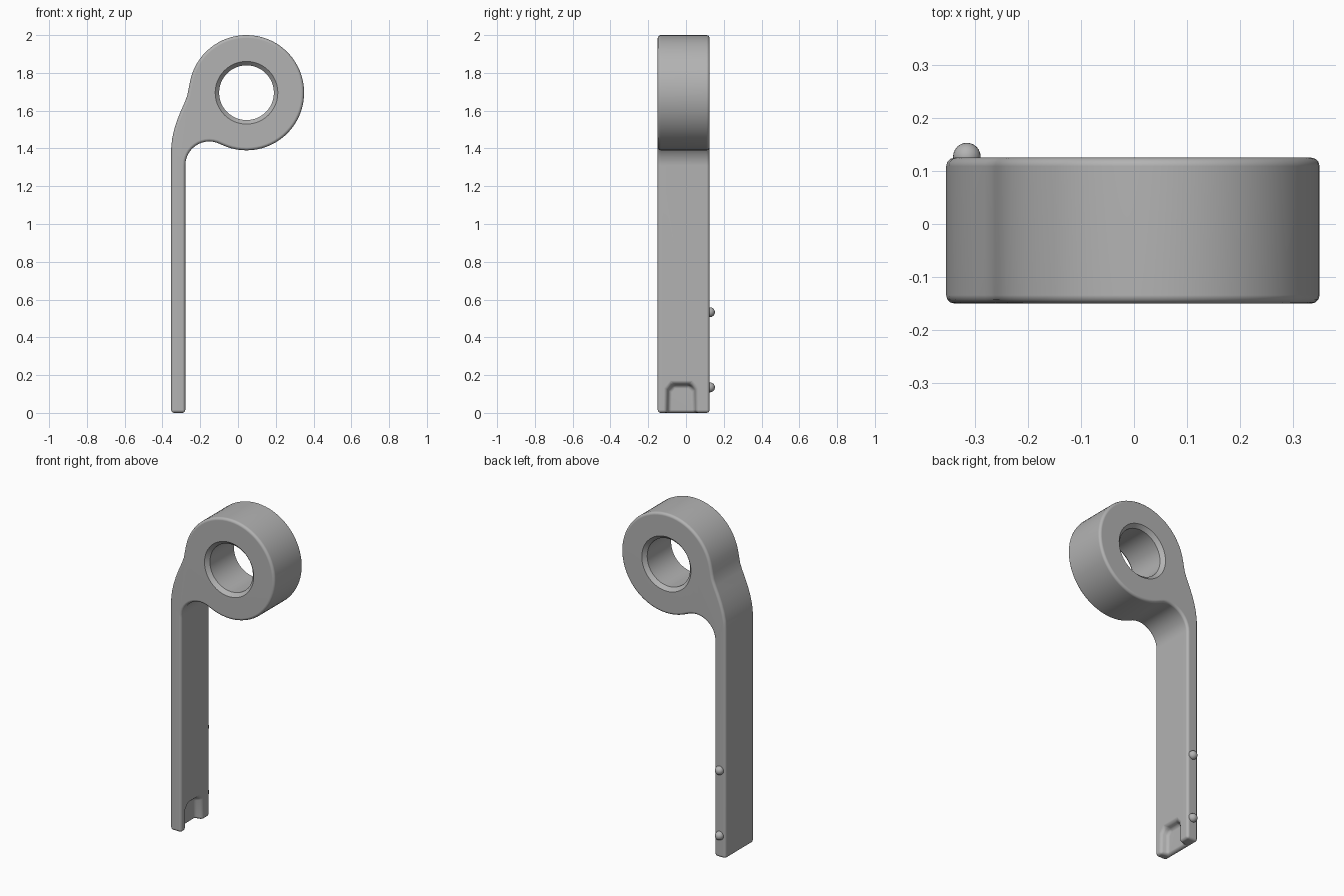
import bpy, bmesh
from math import sin, cos, pi, radians, atan2
from mathutils import Matrix, Vector

cube = bpy.data.objects.get("Cube")
if cube:
    bpy.data.objects.remove(cube, do_unlink=True)

FRONT, BACK = -0.15, 0.125
RING, RADIUS = (0.045, 1.695), 0.305

grey = bpy.data.materials.new("grey plastic")
grey.use_nodes = True
grey.diffuse_color = (0.45, 0.45, 0.45, 1)
grey.node_tree.nodes["Principled BSDF"].inputs["Base Color"].default_value = grey.diffuse_color


def make_object(name, bm):
    bmesh.ops.recalc_face_normals(bm, faces=bm.faces)
    mesh = bpy.data.meshes.new(name)
    bm.to_mesh(mesh)
    bm.free()
    obj = bpy.data.objects.new(name, mesh)
    bpy.context.collection.objects.link(obj)
    mesh.materials.append(grey)
    return obj


def arc(center, radius, start, end, steps):
    angles = [radians(start + (end - start) * i / steps) for i in range(steps + 1)]
    return [(center[0] + radius * cos(a), center[1] + radius * sin(a)) for a in angles]


def loft(name, loops):
    """Closed solid through a list of equal-length loops."""
    bm = bmesh.new()
    rings = [[bm.verts.new(p) for p in loop] for loop in loops]
    for a, b in zip(rings, rings[1:]):
        for i in range(len(a)):
            j = (i + 1) % len(a)
            bm.faces.new((a[i], a[j], b[j], b[i]))
    bm.faces.new(rings[0])
    bm.faces.new(rings[-1])
    return make_object(name, bm)


def cut(obj, cutter):
    mod = obj.modifiers.new("cut " + cutter.name, "BOOLEAN")
    mod.operation, mod.solver, mod.object = "DIFFERENCE", "EXACT", cutter
    cutter.hide_render = True
    cutter.hide_set(True)


# Side outline: bar, inner fillet, ring, outer shoulder
outline = [(-0.354, 0), (-0.279, 0)]
outline += arc((-0.152, 1.31), 0.127, 180, 72, 12)
outline += arc(RING, RADIUS, -115, 170, 56)
outline += [(-0.262, 1.715), (-0.268, 1.682), (-0.282, 1.645), (-0.302, 1.6),
            (-0.322, 1.55), (-0.338, 1.5), (-0.349, 1.45), (-0.354, 1.4)]
body = loft("key_arm", [[(x, y, z) for x, z in outline] for y in (FRONT, BACK)])

# Tapered notch in the inner face at the foot
def notch_loop(x, grow):
    y0, y1, top = -0.09 - grow, 0.042 + grow, 0.145 + grow
    return [(x, y0 - 0.004, -0.05), (x, y1 + 0.004, -0.05), (x, y1, top - 0.03),
            (x, y1 - 0.025, top), (x, y0 + 0.025, top), (x, y0, top - 0.03)]

cut(body, loft("notch_cutter", [notch_loop(-0.322, 0), notch_loop(-0.26, 0.016)]))

# Rounded edges
bevel = body.modifiers.new("rounded edges", "BEVEL")
bevel.width, bevel.segments = 0.016, 3
bevel.limit_method, bevel.angle_limit = "ANGLE", radians(42)

# Through hole, chamfered on both faces
stations = [(FRONT - 0.02, 0.185), (FRONT + 0.022, 0.145), (BACK - 0.022, 0.145), (BACK + 0.02, 0.185)]
cut(body, loft("hole_cutter", [[(x, y, z) for x, z in arc(RING, r, 0, 352.5, 47)]
                               for y, r in stations]))

# Bake modifiers, then smooth the curved faces
bpy.context.view_layer.update()
evaluated = body.evaluated_get(bpy.context.evaluated_depsgraph_get())
baked = bpy.data.meshes.new_from_object(evaluated)
body.modifiers.clear()
body.data = baked
baked.name = "key_arm"

# Locating pips on the back edge
pips = []
for name, z in (("lower_pip", 0.135), ("upper_pip", 0.533)):
    bm = bmesh.new()
    bmesh.ops.create_uvsphere(bm, u_segments=24, v_segments=14, radius=0.026,
                              matrix=Matrix.Translation((-0.315, BACK + 0.002, z)))
    pips.append(make_object(name, bm))

bpy.ops.object.select_all(action="DESELECT")
for obj in [body] + pips:
    obj.select_set(True)
bpy.context.view_layer.objects.active = body
bpy.ops.object.shade_smooth_by_angle(angle=radians(35))
body.modifiers.new("flat sides", "WEIGHTED_NORMAL").keep_sharp = True
